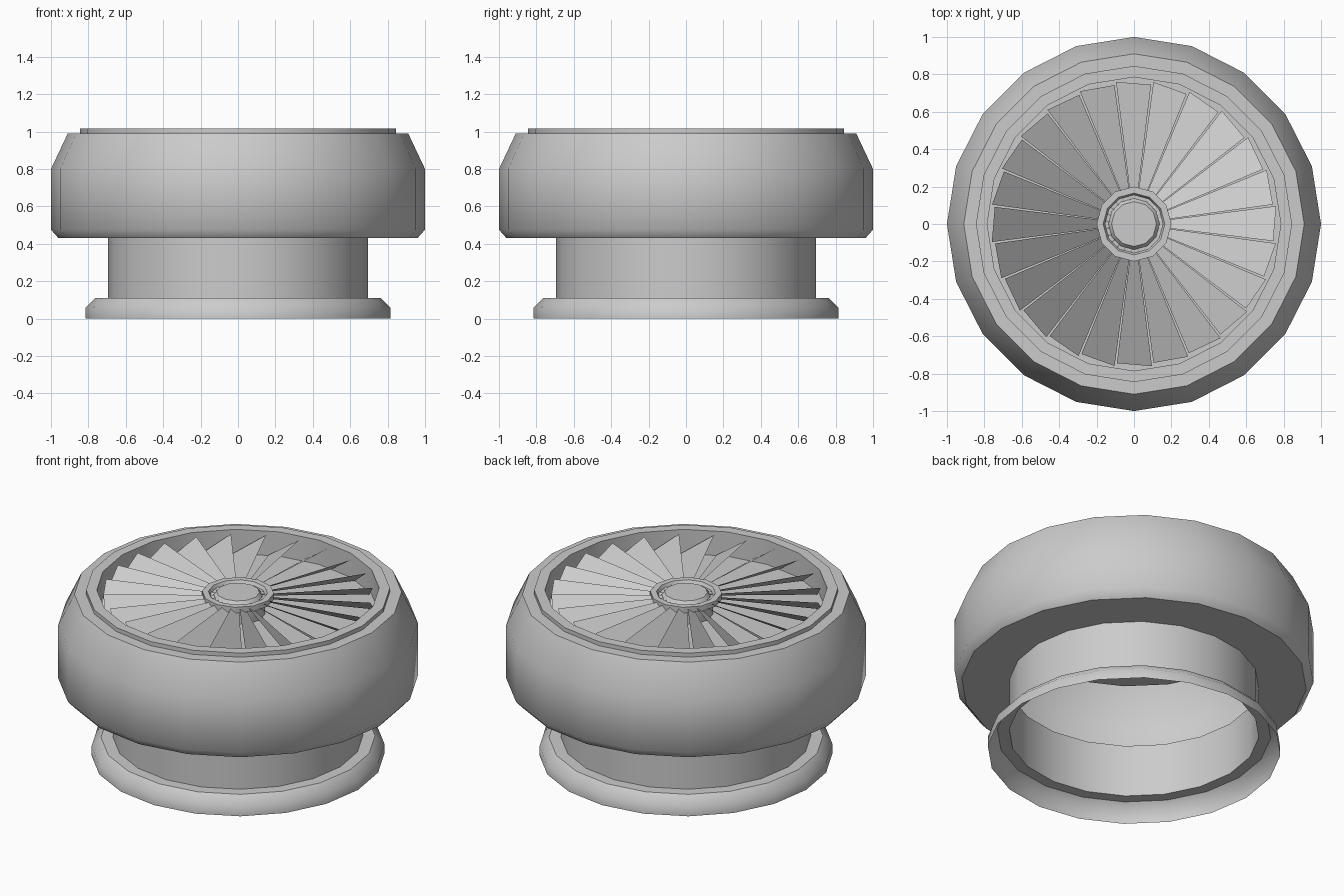
import bpy, bmesh
from math import cos, sin, pi, radians

if "Cube" in bpy.data.objects:
    bpy.data.objects.remove(bpy.data.objects["Cube"])


def finish(name, bm, angle):
    me = bpy.data.meshes.new(name)
    bm.to_mesh(me)
    bm.free()
    ob = bpy.data.objects.new(name, me)
    bpy.context.collection.objects.link(ob)
    bpy.ops.object.select_all(action='DESELECT')
    ob.select_set(True)
    bpy.context.view_layer.objects.active = ob
    if angle:
        bpy.ops.object.shade_smooth_by_angle(angle=radians(angle))
    return ob


def lathe(name, profile, sides, angle=45):
    """Revolve (radius, z) points, listed from bottom outside upward; r = 0 closes with a cap."""
    bm = bmesh.new()
    prev = None
    for r, z in profile:
        if r == 0:
            bm.faces.new(prev)
            break
        ring = [bm.verts.new((r * cos(2 * pi * i / sides), r * sin(2 * pi * i / sides), z))
                for i in range(sides)]
        if prev:
            for i in range(sides):
                j = (i + 1) % sides
                bm.faces.new((prev[i], prev[j], ring[j], ring[i]))
        prev = ring
    return finish(name, bm, angle)


# Hollow foot flange and neck pipe
lathe("base_flange", [(.815, 0), (.815, .057), (.762, .11), (.695, .11)], 20)
lathe("neck_pipe", [(.695, .11), (.695, .43)], 20)

# Drum housing with raised lip and recessed floor under the blades
lathe("housing", [(.695, .43), (.96, .43), (1, .475), (1, .8), (.91, .99), (.845, .99),
                  (.845, 1.015), (.785, 1.015), (.785, .866), (0, .866)], 20)

# Hub ring with a centre button
lathe("hub", [(.15, .866), (.15, .96), (.2, .96), (.2, .995), (.165, .995), (.155, .975),
              (.137, .975), (.12, .997), (0, .997)], 12, 30)

# Ring of 24 tilted fan blades, clockwise edge high
bm = bmesh.new()
count = 24
for k in range(count):
    a = 2 * pi * k / count
    corners = [(.13, 7.2, .957), (.13, -7, .98), (.75, -7, 1.003), (.766, 7.2, .875)]
    vs = [bm.verts.new((r * cos(a + radians(d)), r * sin(a + radians(d)), z))
          for r, d, z in corners]
    bm.faces.new((vs[0], vs[1], vs[2], vs[3]))
fan = finish("fan_blades", bm, 0)
